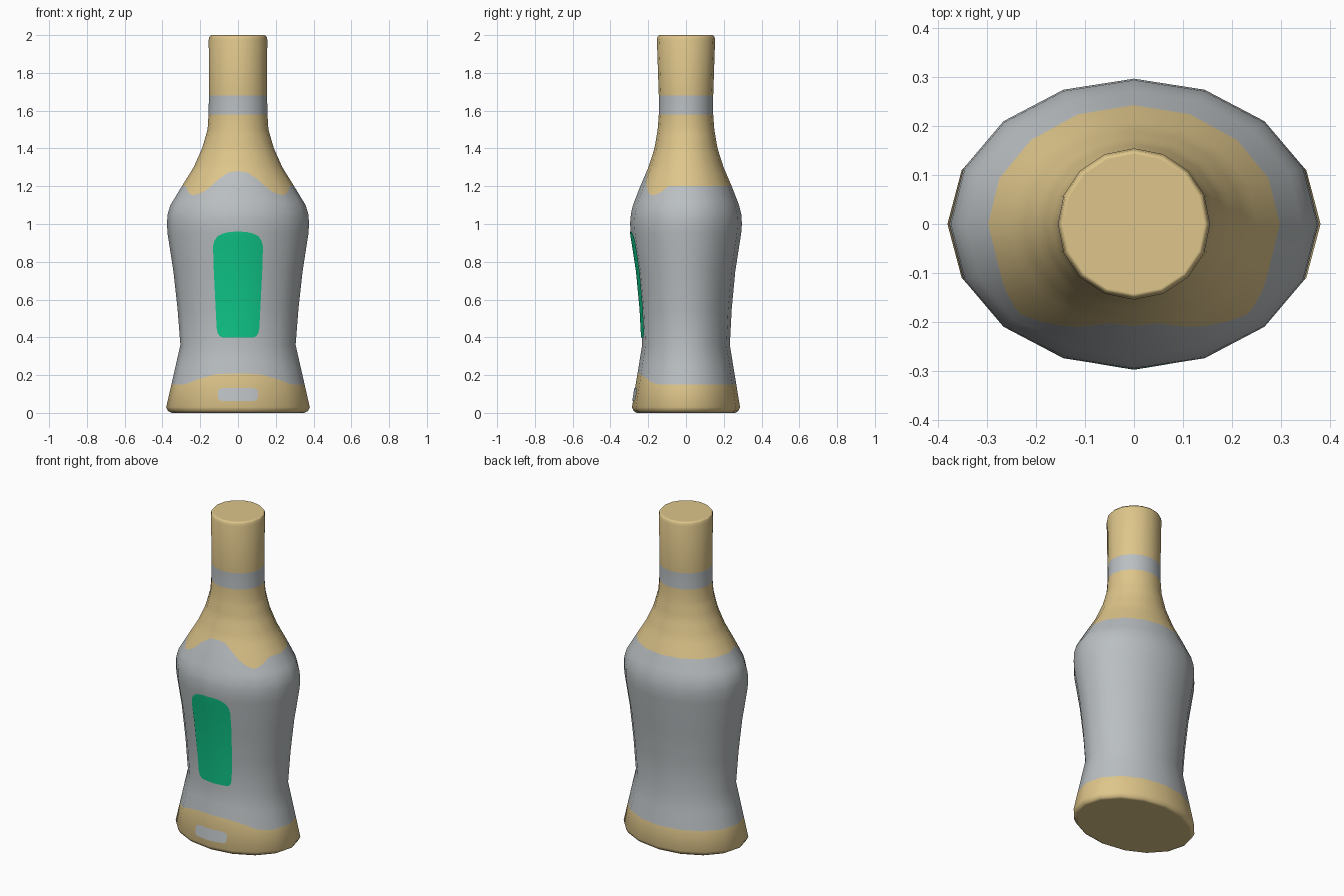
import bpy, math
from mathutils import Vector

if "Cube" in bpy.data.objects:
    bpy.data.objects.remove(bpy.data.objects["Cube"])

SIDES, SUB = 16, 6   # 16-sided bottle, each side split finely for the painted edges

# bottle profile: z, half width, half depth
PROFILE = [(0, .352, .262), (.01, .37, .277), (.03, .38, .286), (.36, .305, .232),
           (.55, .32, .242), (.75, .342, .261), (.95, .373, .292), (1.0, .376, .296),
           (1.05, .373, .293), (1.1, .358, .281), (1.2, .297, .242), (1.3, .235, .199),
           (1.4, .19, .167), (1.5, .161, .150), (1.58, .156, .144), (1.68, .154, .144),
           (1.975, .155, .154), (1.99, .152, .151), (2.0, .143, .142)]
# painted edges on the front: fraction of half width -> height
SHOULDER_EDGE = [(0, 1.28), (.2, 1.273), (.38, 1.237), (.5, 1.193), (.6, 1.166),
                 (.73, 1.15), (.83, 1.167), (.92, 1.2), (1, 1.2)]
BASE_EDGE = [(0, .21), (.35, .205), (.6, .18), (.75, .157), (.85, .149), (1, .15)]


def lerp(table, t, k=1):
    if t <= table[0][0]:
        return table[0][k]
    for a, b in zip(table, table[1:]):
        if t <= b[0]:
            return a[k] + (b[k] - a[k]) * (t - a[0]) / (b[0] - a[0])
    return table[-1][k]


def material(name, rgb):
    m = bpy.data.materials.new(name)
    m.diffuse_color = (*rgb, 1)
    m.use_nodes = True
    m.node_tree.nodes["Principled BSDF"].inputs["Base Color"].default_value = m.diffuse_color
    return m


GOLD = material("pale_gold", (.73, .56, .255))
GREY = material("silver_grey", (.49, .52, .535))
GREEN = material("green", (.005, .58, .255))


def normal(x, y, z):
    """Smooth normal of the oval body."""
    if z < .001 or z > 1.999:
        return Vector((0, 0, -1 if z < 1 else 1))
    rx, ry = lerp(PROFILE, z), lerp(PROFILE, z, 2)
    lo, hi = max(z - .02, 0), min(z + .02, 2)
    dx = (lerp(PROFILE, hi) - lerp(PROFILE, lo)) / (hi - lo)
    dy = (lerp(PROFILE, hi, 2) - lerp(PROFILE, lo, 2)) / (hi - lo)
    return Vector((x / rx**2, y / ry**2, -x*x*dx / rx**3 - y*y*dy / ry**3)).normalized()


def make(name, verts, faces, mats, indices=None):
    me = bpy.data.meshes.new(name)
    normals = [normal(*v) for v in verts]
    lift = 0 if indices else .004
    me.from_pydata([Vector(v) + n * lift for v, n in zip(verts, normals)], [], faces)
    for m in mats:
        me.materials.append(m)
    for p in me.polygons:
        p.use_smooth = True
        if indices:
            p.material_index = indices[p.index]
    me.update()
    me.normals_split_custom_set_from_vertices(normals)
    bpy.context.collection.objects.link(bpy.data.objects.new(name, me))


def warp(u, t):
    """Bend the rings so that two of them follow the painted edges."""
    for lo, c, hi, edge in ((.04, .15, .36, BASE_EDGE), (1.0, 1.2, 1.5, SHOULDER_EDGE)):
        if lo < u < hi:
            w = (u - lo) / (c - lo) if u < c else (hi - u) / (hi - c)
            return u + w * (lerp(edge, t) - c)
    return u


# bottle body
outline = []
for i in range(SIDES):
    a, b = (2 * math.pi * k / SIDES for k in (i, i + 1))
    for j in range(SUB):
        f = j / SUB
        outline.append((math.cos(a) * (1 - f) + math.cos(b) * f,
                        math.sin(a) * (1 - f) + math.sin(b) * f))
N = len(outline)
levels = sorted({p[0] for p in PROFILE} | {.15, .25} |
                {round(1.0 + .025 * i, 3) for i in range(21)})
verts, faces, indices = [], [], []
for u in levels:
    for cx, cy in outline:
        z = warp(u, abs(cx)) if cy < 0 else u
        verts.append((cx * lerp(PROFILE, z), cy * lerp(PROFILE, z, 2), z))
for r in range(len(levels) - 1):
    mid = (levels[r] + levels[r + 1]) / 2
    grey = .15 < mid < 1.2 or 1.58 < mid < 1.68
    for i in range(N):
        j = (i + 1) % N
        faces.append((r*N + i, r*N + j, (r+1)*N + j, (r+1)*N + i))
        indices.append(int(grey))
faces += [tuple(reversed(range(N))), tuple(range(len(verts) - N, len(verts)))]
indices += [0, 0]
make("bottle", verts, faces, [GOLD, GREY], indices)


def front_plate(name, widths, mat, cols=8):
    """Thin painted plate on the front; widths lists height, half width."""
    verts, faces = [], []
    for z, w in widths:
        rx, ry = lerp(PROFILE, z), lerp(PROFILE, z, 2)
        for i in range(cols + 1):
            x = w * (2 * i / cols - 1)
            t = abs(x) / rx
            # depth on the flat side nearest the centre
            y = -1 + (1 - math.sin(math.radians(67.5))) * t / math.cos(math.radians(67.5))
            verts.append((x, y * ry, z))
    n = cols + 1
    for r in range(len(widths) - 1):
        for i in range(cols):
            faces.append((r*n + i, r*n + i + 1, (r+1)*n + i + 1, (r+1)*n + i))
    make(name, verts, faces, [mat])


front_plate("front_label", [(.40, .08), (.405, .093), (.42, .106), (.45, .112), (.55, .117),
                            (.75, .127), (.88, .131), (.91, .125), (.935, .108),
                            (.95, .08), (.957, .05), (.96, .015)], GREEN)
front_plate("base_badge", [(.063, .085), (.07, .1), (.08, .106), (.115, .106),
                           (.124, .098), (.13, .08)], GREY)
